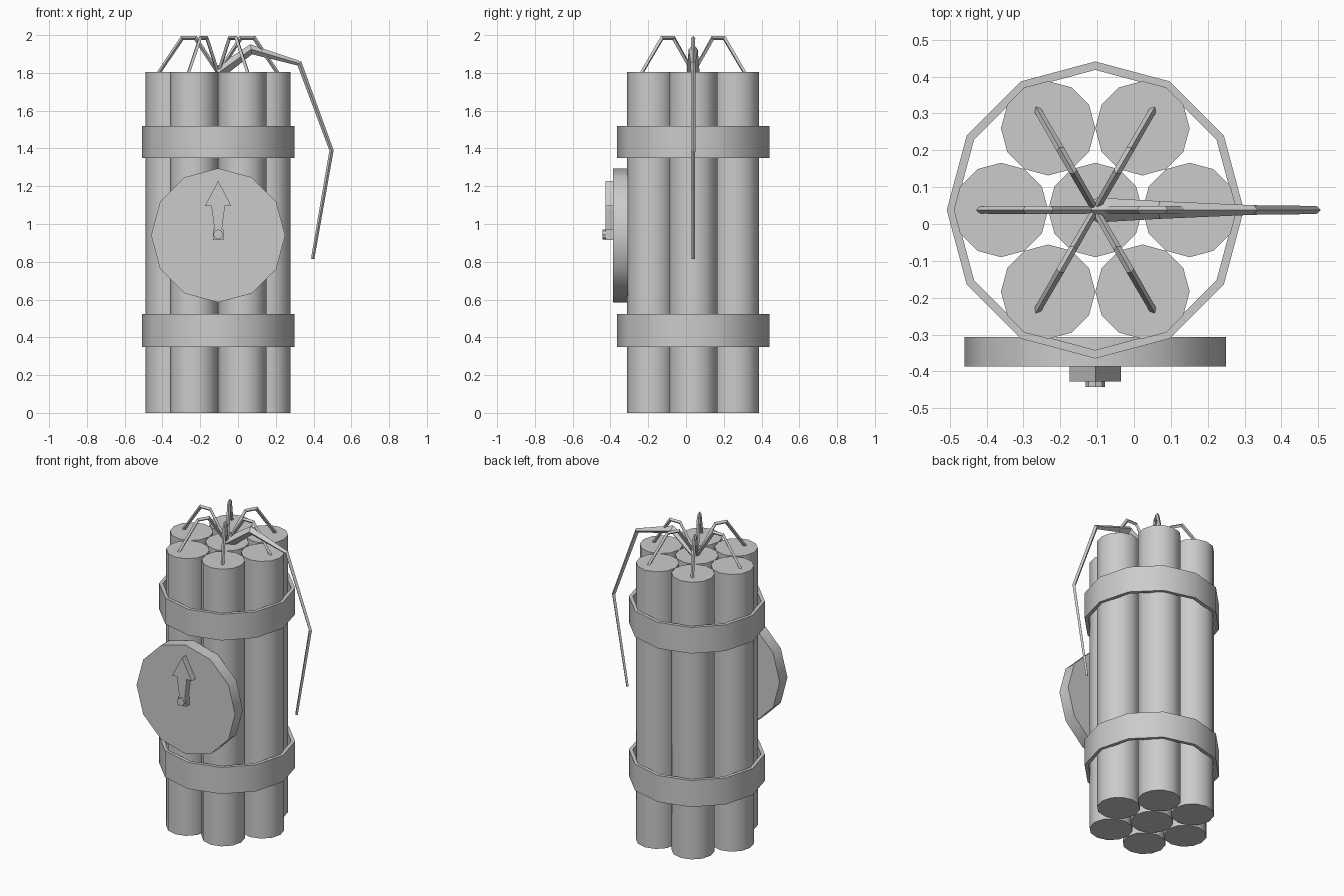
import bpy, bmesh
from math import sin, cos, pi, radians
from mathutils import Vector

if "Cube" in bpy.data.objects:
    bpy.data.objects.remove(bpy.data.objects["Cube"], do_unlink=True)

grey = bpy.data.materials.new("plain_grey")
grey.use_nodes = True
grey.diffuse_color = (0.6, 0.6, 0.6, 1)
grey.node_tree.nodes["Principled BSDF"].inputs["Base Color"].default_value = (0.6, 0.6, 0.6, 1)

CX, CY = -0.105, 0.038   # axis of the bundle
STICK_R = 0.128
TOP = 1.805


def loft(name, rings, loop=False, smooth=True):
    """Skin a list of equal-length rings; cap the ends unless looped."""
    bm = bmesh.new()
    vs = [[bm.verts.new(p) for p in ring] for ring in rings]
    n = len(vs[0])
    pairs = list(zip(vs, vs[1:])) + ([(vs[-1], vs[0])] if loop else [])
    for a, b in pairs:
        for i in range(n):
            j = (i + 1) % n
            bm.faces.new((a[i], a[j], b[j], b[i]))
    if not loop:
        bm.faces.new(vs[0][::-1])
        bm.faces.new(vs[-1])
    bmesh.ops.recalc_face_normals(bm, faces=bm.faces)
    mesh = bpy.data.meshes.new(name)
    bm.to_mesh(mesh)
    bm.free()
    mesh.materials.append(grey)
    obj = bpy.data.objects.new(name, mesh)
    bpy.context.collection.objects.link(obj)
    if smooth:
        bpy.ops.object.select_all(action="DESELECT")
        obj.select_set(True)
        bpy.context.view_layer.objects.active = obj
        bpy.ops.object.shade_smooth_by_angle(angle=radians(40))
    return obj


def circle(r, n=12):
    return [(r * cos(2 * pi * i / n), r * sin(2 * pi * i / n)) for i in range(n)]


def flat_ring(x, y, z, r):
    return [(x + a, y + b, z) for a, b in circle(r)]


def front_plate(name, outline, z, y0, y1, smooth=False):
    """Extrude an outline in the xz plane between two depths."""
    return loft(name, [[(CX + a, y, z + b) for a, b in outline] for y in (y0, y1)], smooth=smooth)


def wire(name, angle, path):
    """Tapered diamond-section wire in a vertical plane; path = (distance, z, radius)."""
    out = Vector((cos(angle), sin(angle), 0))
    side = Vector((-sin(angle), cos(angle), 0))
    up = Vector((0, 0, 1))
    pts = [Vector((d, z)) for d, z, r in path]
    rings = []
    for i, (d, z, r) in enumerate(path):
        dirs = [(pts[k + 1] - pts[k]).normalized() for k in (i - 1, i) if 0 <= k < len(pts) - 1]
        t = sum(dirs, Vector((0, 0))).normalized()
        miter = r / max(0.5, t.dot(dirs[0]))
        normal = (out * -t.y + up * t.x) * miter
        c = Vector((CX, CY, 0)) + out * d + up * z
        rings.append([c + normal, c + side * r, c - normal, c - side * r])
    return loft(name, rings, smooth=False)


# Sticks: one in the middle, six around it, each outer one wired to the middle
loft("stick_centre", [flat_ring(CX, CY, z, STICK_R) for z in (0, TOP)])
for k in range(6):
    a = k * pi / 3
    x, y = CX + 2 * STICK_R * cos(a), CY + 2 * STICK_R * sin(a)
    loft(f"stick_{k + 1}", [flat_ring(x, y, z, STICK_R) for z in (0, TOP)])
    wire(f"wire_{k + 1}", a, [(0, 1.8, 0.01), (0.12, 1.985, 0.011),
                              (0.19, 1.985, 0.011), (0.315, 1.8, 0.01)])

# Straps: rectangular section swept round the bundle
for name, low, high in (("strap_lower", 0.35, 0.523), ("strap_upper", 1.35, 1.52)):
    section = [(0.403, low), (0.403, high), (0.38, high), (0.38, low)]
    loft(name, [flat_ring(CX, CY, z, r) for r, z in section], loop=True)

# Long fuse hanging over the model's left side
wire("fuse", 0, [(0, 1.8, 0.034), (0.175, 1.925, 0.024), (0.43, 1.85, 0.013),
                 (0.6, 1.39, 0.011), (0.5, 0.815, 0.009)])

# Timer dial, hand and centre pin
front_plate("dial", circle(0.355), 0.94, -0.307, -0.387, smooth=True)
half = [(0.028, -0.025), (0.028, 0.03), (0.02, 0.032), (0.034, 0.14), (0.034, 0.155), (0.07, 0.155)]
hand = half + [(0, 0.288)] + [(-a, b) for a, b in reversed(half)]
front_plate("dial_hand", hand, 0.94, -0.386, -0.427)
front_plate("dial_pin", circle(0.026, 8), 0.945, -0.42, -0.442)
